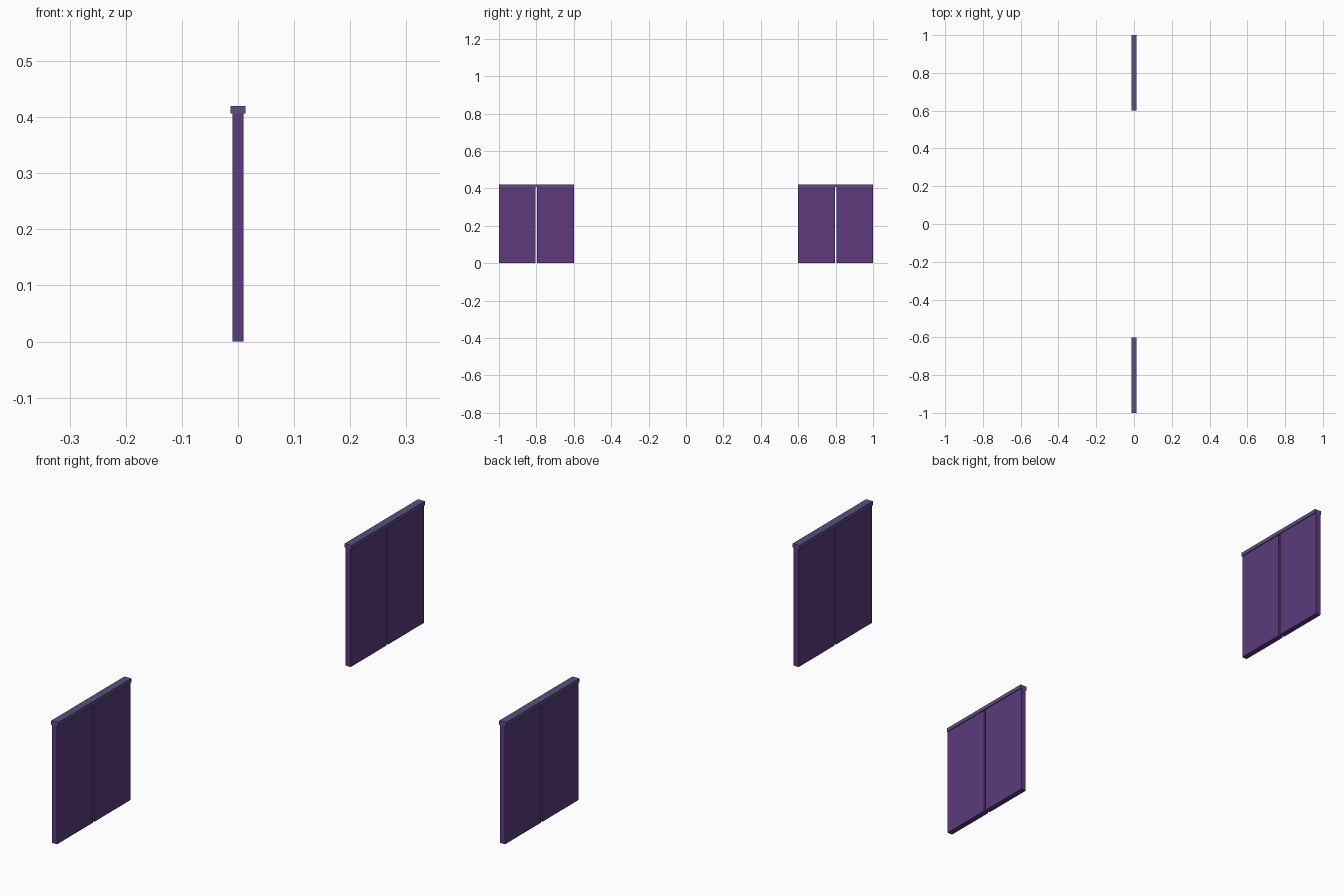
import bpy

if "Cube" in bpy.data.objects:
    bpy.data.objects.remove(bpy.data.objects["Cube"])


def material(name, rgb):
    m = bpy.data.materials.new(name)
    lin = [c / 12.92 if c <= 0.04045 else ((c + 0.055) / 1.055) ** 2.4
           for c in (v / 255 for v in rgb)]
    m.diffuse_color = (*lin, 1)
    m.use_nodes = True
    m.node_tree.nodes["Principled BSDF"].inputs["Base Color"].default_value = m.diffuse_color
    return m


def box(name, lo, hi, mat):
    bpy.ops.mesh.primitive_cube_add(
        size=1, location=[(a + b) / 2 for a, b in zip(lo, hi)])
    ob = bpy.context.object
    ob.name = name
    ob.scale = [b - a for a, b in zip(lo, hi)]
    bpy.ops.object.transform_apply(location=False, rotation=False, scale=True)
    ob.data.materials.append(mat)


purple = material("panel purple", (92, 58, 124))
slate = material("rail slate violet", (89, 80, 128))

GAP = 0.008      # see-through slit between two panels
RAIL_Z = 0.406   # underside of the top rail

for side, y in (("front", -0.8), ("back", 0.8)):
    # Two upright panels separated by a narrow slit
    box(side + "_panel_a", (-0.01, y - 0.2, 0), (0.01, y - GAP / 2, RAIL_Z), purple)
    box(side + "_panel_b", (-0.01, y + GAP / 2, 0), (0.01, y + 0.2, RAIL_Z), purple)
    # Slightly wider rail along the top
    box(side + "_top_rail", (-0.013, y - 0.2, RAIL_Z), (0.013, y + 0.2, 0.42), slate)
